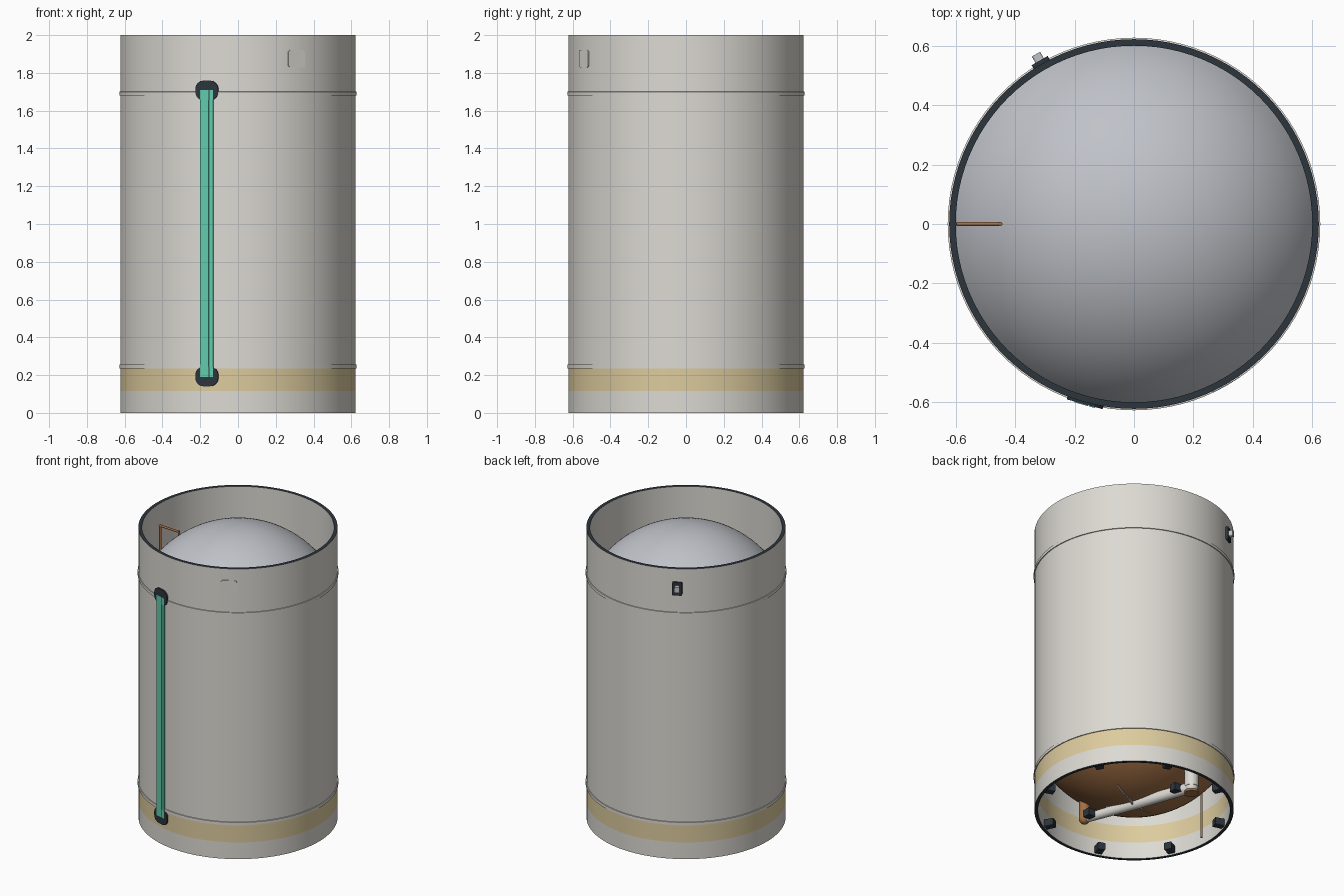
import bpy, bmesh, math
from mathutils import Matrix, Vector

if "Cube" in bpy.data.objects:
    bpy.data.objects.remove(bpy.data.objects["Cube"])


def material(name, rgb):
    m = bpy.data.materials.new(name)
    m.diffuse_color = (*rgb, 1)
    m.use_nodes = True
    m.node_tree.nodes["Principled BSDF"].inputs["Base Color"].default_value = m.diffuse_color
    return m


WHITE = material("warm_white", (0.72, 0.70, 0.65))
YELLOW = material("frost_yellow", (0.72, 0.60, 0.34))
DARK = material("dark_slate", (0.025, 0.035, 0.045))
GREEN = material("primer_green", (0.12, 0.60, 0.41))
BROWN = material("copper_brown", (0.36, 0.16, 0.06))
GREY = material("dome_grey", (0.52, 0.54, 0.58))


def finish(name, bm, *mats, smooth=True):
    me = bpy.data.meshes.new(name)
    bmesh.ops.recalc_face_normals(bm, faces=bm.faces)
    bm.to_mesh(me)
    bm.free()
    for m in mats:
        me.materials.append(m)
    ob = bpy.data.objects.new(name, me)
    bpy.context.collection.objects.link(ob)
    if smooth:
        bpy.context.view_layer.objects.active = ob
        ob.select_set(True)
        bpy.ops.object.shade_smooth_by_angle(angle=math.radians(35))
        ob.select_set(False)
    return ob


def lathe(name, profile, *mats, closed=False, rule=None, steps=96):
    """Spin an (r, z) profile around the z axis."""
    bm = bmesh.new()
    vs = [bm.verts.new((r, 0, z)) for r, z in profile]
    pairs = list(zip(vs, vs[1:])) + ([(vs[-1], vs[0])] if closed else [])
    edges = [bm.edges.new(p) for p in pairs]
    bmesh.ops.spin(bm, geom=vs + edges, cent=(0, 0, 0), axis=(0, 0, 1),
                   angle=2 * math.pi, steps=steps)
    bmesh.ops.remove_doubles(bm, verts=bm.verts, dist=1e-5)
    bm.normal_update()
    if rule:
        for f in bm.faces:
            f.material_index = rule(f)
    return finish(name, bm, *mats)


def wall_plate(name, deg, z, w, h, r0, r1, corner, mat, shift=0):
    """Rounded rectangle standing on the wall at an angle, r0 to r1 outward."""
    a = math.radians(deg)
    out = Vector((math.cos(a), math.sin(a), 0))
    side = Vector((-math.sin(a), math.cos(a), 0))
    bm = bmesh.new()
    vs = []
    for q, (sx, sz) in enumerate(((1, 1), (-1, 1), (-1, -1), (1, -1))):
        for k in range(5):
            t = math.pi / 2 * (q + k / 4)
            u = sx * (w / 2 - corner) + corner * math.cos(t) + shift
            v = sz * (h / 2 - corner) + corner * math.sin(t) + z
            vs.append(bm.verts.new(out * r0 + side * u + Vector((0, 0, v))))
    face = bm.faces.new(vs)
    ext = bmesh.ops.extrude_face_region(bm, geom=[face])["geom"]
    bmesh.ops.translate(bm, vec=out * (r1 - r0),
                        verts=[g for g in ext if isinstance(g, bmesh.types.BMVert)])
    return finish(name, bm, mat, smooth=False)


def rod(name, a, b, r, mat, r2=None, segs=24):
    """Capped cylinder or cone from point a to point b."""
    a, b = Vector(a), Vector(b)
    d = b - a
    rot = Vector((0, 0, 1)).rotation_difference(d).to_matrix().to_4x4()
    bm = bmesh.new()
    bmesh.ops.create_cone(bm, cap_ends=True, segments=segs, radius1=r,
                          radius2=r if r2 is None else r2, depth=d.length,
                          matrix=Matrix.Translation((a + b) / 2) @ rot)
    return finish(name, bm, mat)


def ball(name, p, r, mat):
    bm = bmesh.new()
    bmesh.ops.create_uvsphere(bm, u_segments=24, v_segments=12, radius=r,
                              matrix=Matrix.Translation(p))
    return finish(name, bm, mat)


# Open tube shell: dark end rims, yellow band through the lower wall
R, RI = 0.622, 0.6
LEVELS = (0, 0.115, 0.235, 2)


def shell_rule(f):
    if abs(f.normal.z) > 0.5:
        return 2
    return 1 if 0.115 < f.calc_center_median().z < 0.235 else 0


lathe("shell", [(R, z) for z in LEVELS] + [(RI, z) for z in reversed(LEVELS)],
      WHITE, YELLOW, DARK, closed=True, rule=shell_rule)

# Raised joint rings
for name, z in (("upper_ring", 1.69), ("lower_ring", 0.245)):
    lathe(name, [(0.615, z - 0.012), (0.627, z - 0.01),
                 (0.627, z + 0.01), (0.615, z + 0.012)], WHITE, closed=True)

# Tank end domes, spherical caps meeting the inner wall
DR = 0.68
A = math.asin(RI / DR)


def dome(name, centre, sign, mat):
    lathe(name, [(DR * math.sin(A * i / 20), centre + sign * DR * math.cos(A * i / 20))
                 for i in range(21)], mat)


dome("upper_dome", 1.315, 1, GREY)
dome("lower_dome", 0.735, -1, BROWN)

# Cable duct: two green rails between dark end caps
DUCT = -105.3
wall_plate("duct_wide_rail", DUCT, 0.95, 0.047, 1.52, 0.61, 0.632, 0.002, GREEN, -0.012)
wall_plate("duct_narrow_rail", DUCT, 0.95, 0.019, 1.52, 0.61, 0.632, 0.002, GREEN, 0.026)
wall_plate("duct_bed", DUCT, 0.95, 0.06, 1.50, 0.61, 0.625, 0.002, GREEN)
for name, z in (("duct_upper_cap", 1.707), ("duct_lower_cap", 0.193)):
    wall_plate(name, DUCT, z, 0.125, 0.105, 0.60, 0.629, 0.045, DARK)

# Access hatch and sensor on the upper wall
wall_plate("hatch", -60.2, 1.875, 0.10, 0.092, 0.61, 0.625, 0.015, WHITE)
wall_plate("sensor_base", 120, 1.866, 0.062, 0.09, 0.61, 0.635, 0.006, DARK)
wall_plate("sensor_lens", 120, 1.87, 0.032, 0.04, 0.63, 0.66, 0.008, GREY)

# Vent line inside the top
rod("vent_riser", (-0.592, 0, 1.64), (-0.592, 0, 1.85), 0.007, BROWN, segs=12)
rod("vent_arm", (-0.598, 0, 1.85), (-0.45, 0, 1.845), 0.007, BROWN, segs=12)
rod("vent_tip", (-0.45, 0, 1.851), (-0.45, 0, 1.81), 0.007, BROWN, segs=12)

# Drain rod inside the bottom
rod("drain_rod", (-0.55, 0, 0.01), (-0.55, 0, 0.46), 0.007, BROWN, segs=12)

# Feed pipe across the lower dome, turning up into it at both ends
P, Q = Vector((0.11, -0.35, 0.055)), Vector((-0.15, 0.38, 0.055))
mid = P.lerp(Q, 0.5)
rod("feed_pipe_near", P, mid, 0.027, WHITE, 0.036)
rod("feed_pipe_far", mid, Q, 0.036, WHITE)
ball("brown_elbow", P, 0.036, BROWN)
rod("brown_elbow_riser", P, P + Vector((0, 0, 0.14)), 0.034, BROWN)
ball("white_elbow", Q, 0.042, WHITE)
rod("white_elbow_riser", Q, Q + Vector((0, 0, 0.15)), 0.045, WHITE)
rod("elbow_flange", Q - Vector((0, 0, 0.045)), Q - Vector((0, 0, 0.03)), 0.045, BROWN)

# Thin tapered blades around the dome centre
for i in range(4):
    a = math.radians(20 + 90 * i)
    d = Vector((math.cos(a), math.sin(a), 0))
    n = Vector((-d.y, d.x, 0)) * 0.004
    bm = bmesh.new()
    for s in (-1, 1):
        bm.faces.new([bm.verts.new(d * r + n * s + Vector((0, 0, z)))
                      for r, z in ((0.02, 0.035), (0.2, 0.08), (0.2, 0.1), (0.02, 0.07))])
    bmesh.ops.bridge_loops(bm, edges=bm.edges[:])
    finish(f"dome_blade_{i + 1}", bm, GREY, smooth=False)

# Dark latch blocks around the bottom rim, and two on the pipe
for i in range(8):
    wall_plate(f"latch_block_{i + 1}", 27 + 45 * i, 0.035, 0.05, 0.05, 0.54, 0.605, 0.006, DARK)
for name, p, s in (("near_pipe_clamp", P, 1), ("far_pipe_clamp", Q, -1)):
    c = p + (Q - P).normalized() * 0.075 * s
    bm = bmesh.new()
    bmesh.ops.create_cube(bm, size=0.05, matrix=Matrix.Translation(c + Vector((0.045, 0, 0))))
    finish(name, bm, DARK, smooth=False)
